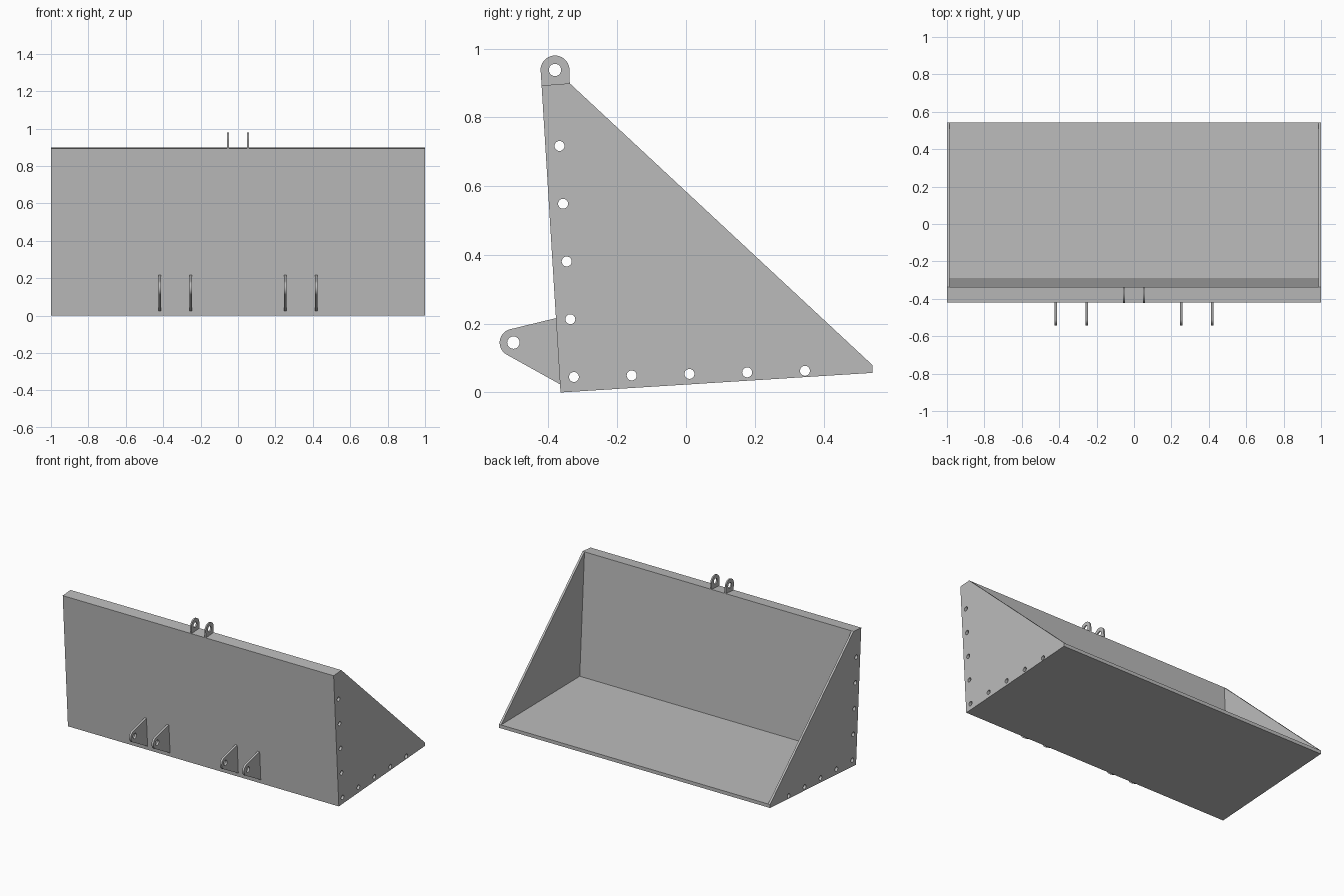
import bpy
import bmesh
from math import cos, sin, radians
from mathutils import Matrix, Vector

if "Cube" in bpy.data.objects:
    bpy.data.objects.remove(bpy.data.objects["Cube"], do_unlink=True)

grey = bpy.data.materials.new("plain grey")
grey.use_nodes = True
GREY = (0.5, 0.5, 0.5, 1)
grey.diffuse_color = GREY
grey.node_tree.nodes["Principled BSDF"].inputs["Base Color"].default_value = GREY

# Turns a flat profile (x, y, z) into (depth along x, y, z)
TO_SIDE = Matrix(((0, 0, 1, 0), (1, 0, 0, 0), (0, 1, 0, 0), (0, 0, 0, 1)))


def arc(center, radius, start, end, steps):
    """Points on an arc, angles in degrees."""
    angles = [radians(start + (end - start) * i / steps) for i in range(steps + 1)]
    return [(center[0] + radius * cos(a), center[1] + radius * sin(a)) for a in angles]


def plate(name, outline, holes, radius, x, thickness):
    """Extrude a side profile with round holes along x."""
    curve = bpy.data.curves.new(name, "CURVE")
    curve.dimensions = "2D"
    curve.fill_mode = "BOTH"
    curve.extrude = thickness / 2
    for loop in [outline] + [arc(h, radius, 0, 360, 24)[:-1] for h in holes]:
        spline = curve.splines.new("POLY")
        spline.points.add(len(loop) - 1)
        for point, (y, z) in zip(spline.points, loop):
            point.co = (y, z, 0, 1)
        spline.use_cyclic_u = True
    helper = bpy.data.objects.new(name + "_curve", curve)
    bpy.context.scene.collection.objects.link(helper)
    bpy.context.view_layer.update()
    evaluated = helper.evaluated_get(bpy.context.evaluated_depsgraph_get())
    mesh = bpy.data.meshes.new_from_object(evaluated)
    bpy.data.objects.remove(helper, do_unlink=True)
    bpy.data.curves.remove(curve)

    # Weld caps to walls and place the part
    bm = bmesh.new()
    bm.from_mesh(mesh)
    bmesh.ops.remove_doubles(bm, verts=bm.verts, dist=0.0002)
    bm.transform(Matrix.Translation((x, 0, 0)) @ TO_SIDE)
    bmesh.ops.recalc_face_normals(bm, faces=bm.faces)
    bm.to_mesh(mesh)
    bm.free()
    mesh.materials.clear()
    mesh.materials.append(grey)
    obj = bpy.data.objects.new(name, mesh)
    bpy.context.scene.collection.objects.link(obj)
    bpy.ops.object.select_all(action="DESELECT")
    obj.select_set(True)
    bpy.context.view_layer.objects.active = obj
    bpy.ops.object.shade_smooth_by_angle(angle=radians(30))
    return obj


# Key corners of the bucket section
heel = (-0.365, 0)
lip_low, lip_high = (0.542, 0.057), (0.542, 0.08)
rim_in, rim_out = (-0.338, 0.899), (-0.42, 0.893)
inner_corner = (-0.288, 0.088)

# Bolt holes up the wall and along the floor
corner_hole = Vector((-0.326, 0.045))
bolts = [corner_hole + i * Vector((-0.0105, 0.168)) for i in range(5)]
bolts += [corner_hole + i * Vector((0.168, 0.0045)) for i in range(1, 5)]

# Back wall and floor in one L-shaped body
SIDE = 0.014
plate("wall_and_floor", [heel, lip_low, lip_high, inner_corner, rim_in, rim_out],
      bolts, 0.0145, 0, 2 - 2 * SIDE)

# Lug profiles: rounded ends on straight bases
top_eye, low_eye = (-0.381, 0.938), (-0.502, 0.145)
top_lug = [rim_out, rim_in] + arc(top_eye, 0.042, 0, 180, 20)
low_lug = [(-0.363, 0.022), (-0.375, 0.217)] + arc(low_eye, 0.04, 104, 242, 18)

for sign, side in ((1, "left"), (-1, "right")):
    plate("side_plate_" + side, [heel, lip_low, lip_high, rim_in, rim_out],
          bolts, 0.0145, sign * (1 - SIDE / 2), SIDE)
    plate("top_lug_" + side, top_lug, [top_eye], 0.018, sign * 0.053, 0.009)
    for place, x in (("inner", 0.252), ("outer", 0.418)):
        plate("lower_lug_" + place + "_" + side, low_lug, [low_eye], 0.018, sign * x, 0.014)
